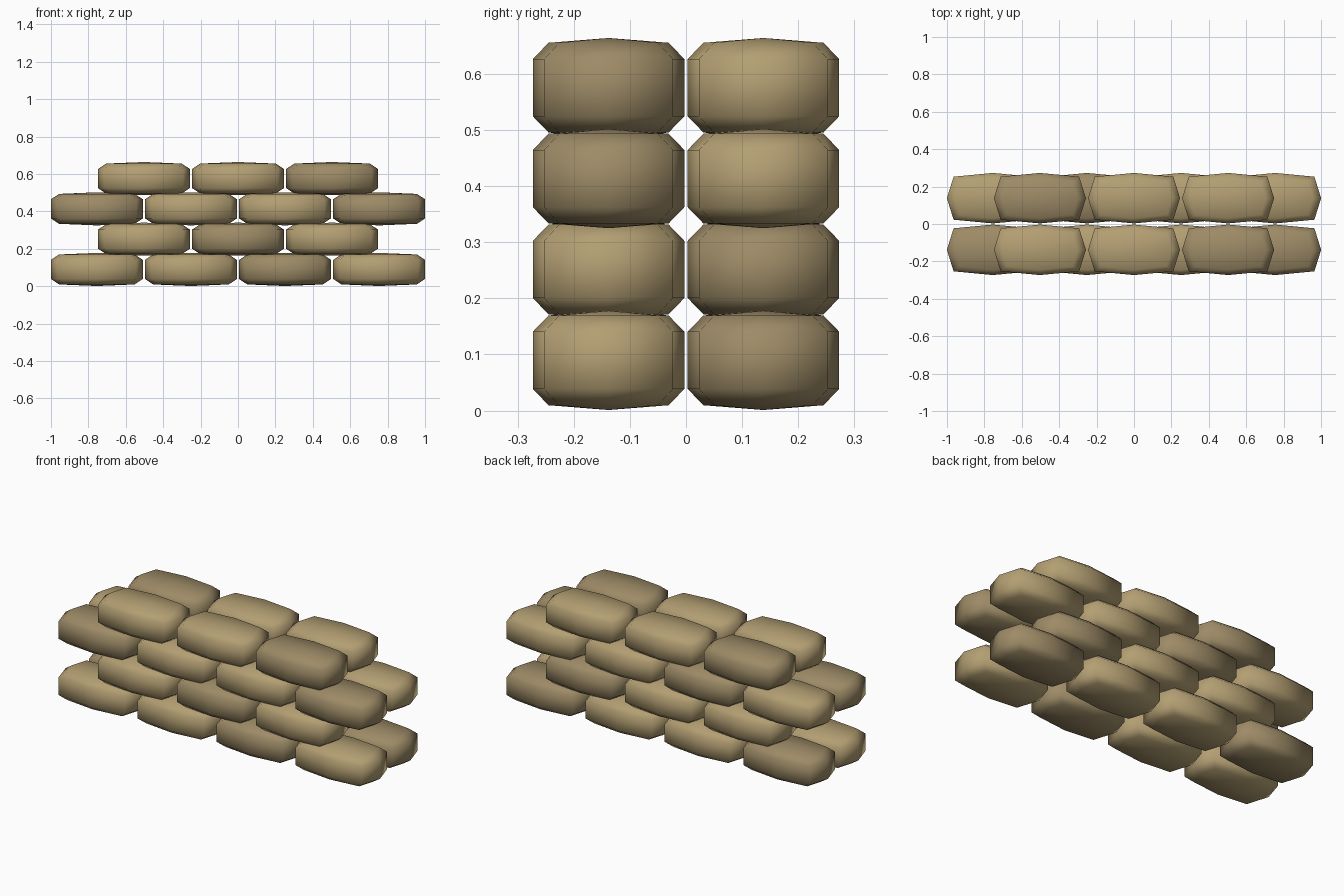
import bpy, bmesh, math

if "Cube" in bpy.data.objects:
    bpy.data.objects.remove(bpy.data.objects["Cube"])

PITCH_X, PITCH_Z, ROW_Y = 0.503, 0.162, 0.138


def material(name, rgb):
    m = bpy.data.materials.new(name)
    m.diffuse_color = (*rgb, 1)
    m.use_nodes = True
    m.node_tree.nodes["Principled BSDF"].inputs["Base Color"].default_value = m.diffuse_color
    return m


light = material("light_sand", (0.45, 0.345, 0.17))
dark = material("dark_sand", (0.34, 0.26, 0.135))


def outline(cx, cy, mx, my):
    # eight points: four corners with bulged side middles between them
    return [(mx, 0), (cx, cy), (0, my), (-cx, cy),
            (-mx, 0), (-cx, -cy), (0, -my), (cx, -cy)]


def bag_mesh(name, mat):
    belly = outline(0.21, 0.115, 0.246, 0.135)
    rim = outline(0.175, 0.088, 0.202, 0.107)
    bm = bmesh.new()
    rings = [[bm.verts.new((x, y, z)) for x, y in pts]
             for pts, z in ((rim, -0.08), (belly, -0.051), (belly, 0.051), (rim, 0.08))]
    for a, b in zip(rings, rings[1:]):
        for i in range(8):
            j = (i + 1) % 8
            bm.faces.new((a[i], a[j], b[j], b[i]))
    # domed top and bottom, four quads each meeting at the centre
    for ring, z in ((rings[0], -0.0885), (rings[3], 0.0885)):
        c = bm.verts.new((0, 0, z))
        for i in range(0, 8, 2):
            bm.faces.new((c, ring[i], ring[i + 1], ring[(i + 2) % 8]))
    bmesh.ops.recalc_face_normals(bm, faces=bm.faces)
    # smooth shading, sharp upright corners
    for f in bm.faces:
        f.smooth = True
    for e in bm.edges:
        e.smooth = e.calc_face_angle() < math.radians(60)
    me = bpy.data.meshes.new(name)
    bm.to_mesh(me)
    bm.free()
    me.materials.append(mat)
    return me


meshes = (bag_mesh("light_bag", light), bag_mesh("dark_bag", dark))

# two rows of bags, courses of four and three in turn
for row, y, shift in (("front", -ROW_Y, 0), ("back", ROW_Y, 2)):
    for layer in range(4):
        count = 4 - layer % 2
        for i in range(count):
            is_dark = (i + layer + shift) % 3 == 2
            ob = bpy.data.objects.new(f"sandbag_{row}_{layer + 1}_{i + 1}", meshes[is_dark])
            ob.location = ((i - (count - 1) / 2) * PITCH_X, y, 0.0895 + layer * PITCH_Z)
            bpy.context.collection.objects.link(ob)
